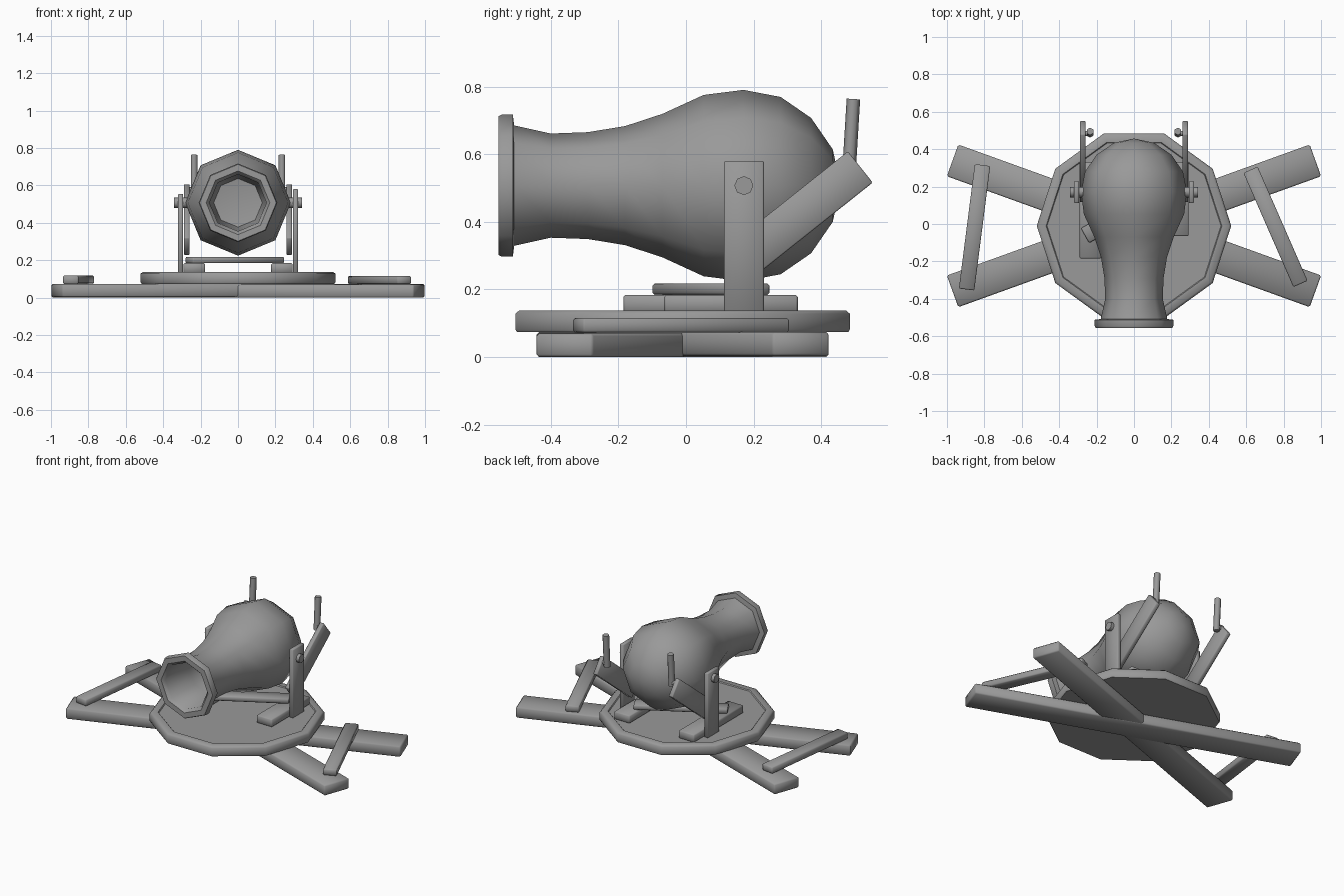
import bpy, bmesh, math
from mathutils import Matrix, Vector

if "Cube" in bpy.data.objects:
    bpy.data.objects.remove(bpy.data.objects["Cube"])

metal = bpy.data.materials.new("iron_grey")
metal.diffuse_color = (0.32, 0.32, 0.32, 1)
metal.use_nodes = True
metal.node_tree.nodes["Principled BSDF"].inputs["Base Color"].default_value = metal.diffuse_color


def finish(name, bm, bevel=0.0, angle=40):
    bmesh.ops.recalc_face_normals(bm, faces=bm.faces)
    me = bpy.data.meshes.new(name)
    bm.to_mesh(me)
    bm.free()
    me.materials.append(metal)
    ob = bpy.data.objects.new(name, me)
    bpy.context.collection.objects.link(ob)
    if bevel:
        mod = ob.modifiers.new("soft_edges", "BEVEL")
        mod.width, mod.segments = bevel, 1
    bpy.ops.object.select_all(action="DESELECT")
    ob.select_set(True)
    bpy.context.view_layer.objects.active = ob
    if bevel:
        bpy.ops.object.shade_smooth()
    else:
        bpy.ops.object.shade_smooth_by_angle(angle=math.radians(angle))
    return ob


def box(name, center, size, rot=0.0, axis="Z", bevel=0.006):
    bm = bmesh.new()
    m = Matrix.Translation(center) @ Matrix.Rotation(rot, 4, axis) @ Matrix.Diagonal((*size, 1))
    bmesh.ops.create_cube(bm, size=1, matrix=m)
    return finish(name, bm, bevel)


def plank(name, a, b, width, z0, z1, bevel=0.006):
    """Flat board between two points on the ground plane."""
    a, b = Vector(a), Vector(b)
    d, c = b - a, (a + b) / 2
    return box(name, (c.x, c.y, (z0 + z1) / 2), (d.length, width, z1 - z0),
               math.atan2(d.y, d.x), "Z", bevel)


def rod(name, a, b, r, sides):
    a, b = Vector(a), Vector(b)
    bm = bmesh.new()
    q = (b - a).to_track_quat("Z", "Y").to_matrix().to_4x4()
    bmesh.ops.create_cone(bm, cap_ends=True, segments=sides, radius1=r, radius2=r,
                          depth=(b - a).length, matrix=Matrix.Translation((a + b) / 2) @ q)
    return finish(name, bm, angle=65)


def lathe(name, profile, sides, matrix, angle):
    """Revolve (radius, height) points around local z."""
    bm = bmesh.new()
    vs = [bm.verts.new((r, 0, h)) for r, h in profile]
    es = [bm.edges.new(p) for p in zip(vs, vs[1:])]
    bmesh.ops.spin(bm, geom=vs + es, cent=(0, 0, 0), axis=(0, 0, 1),
                   angle=math.tau, steps=sides, use_duplicate=False)
    bmesh.ops.remove_doubles(bm, verts=bm.verts, dist=0.0005)
    bmesh.ops.transform(bm, matrix=matrix, verts=bm.verts)
    return finish(name, bm, angle=angle)


# Crossed ground planks, half lapped
plank("ground_plank_a", (-0.97, 0.34), (0.97, -0.36), 0.18, 0.0, 0.07, 0.008)
plank("ground_plank_b", (-0.97, -0.36), (0.97, 0.34), 0.18, 0.003, 0.074, 0.008)

# Braces tying the plank ends
plank("brace_left", (-0.81, 0.315), (-0.895, -0.35), 0.083, 0.073, 0.117)
plank("brace_right", (0.623, 0.29), (0.89, -0.32), 0.083, 0.073, 0.115)

# Ten-sided turntable with a shallow rim
lathe("turntable", [(0, 0.074), (0.515, 0.074), (0.52, 0.082), (0.52, 0.128),
                    (0.508, 0.138), (0.47, 0.138), (0.465, 0.132), (0, 0.132)],
      10, Matrix.Translation((0, -0.01, 0)), 50)

# Foot boards and slanted cross board
box("foot_left", (-0.233, 0.073, 0.158), (0.115, 0.515, 0.052))
box("foot_right", (0.235, 0.133, 0.158), (0.115, 0.395, 0.052))
plank("cross_board", (-0.262, -0.062), (0.228, 0.21), 0.09, 0.184, 0.217)

# Side supports, pivots, slanted arms and handles
for side, s, top in (("left", -1, 0.555), ("right", 1, 0.58)):
    box(f"upright_{side}", (s * 0.307, 0.171, (0.132 + top) / 2),
        (0.028, 0.118, top - 0.132), bevel=0.004)
    rod(f"pivot_{side}", (s * 0.23, 0.171, 0.507), (s * 0.342, 0.171, 0.507), 0.028, 8)
    box(f"arm_{side}", (s * 0.274, 0.333, 0.417), (0.03, 0.466, 0.118),
        math.radians(38.5), "X", 0.004)
    rod(f"handle_{side}", (s * 0.235, 0.482, 0.55), (s * 0.235, 0.495, 0.763), 0.02, 6)
    rod(f"handle_peg_{side}", (s * 0.27, 0.484, 0.575), (s * 0.235, 0.484, 0.575), 0.016, 6)

# Eight-sided pot-bellied barrel with hollow bore; local z points to the back
to_back = Matrix.Translation((0, 0, 0.507)) @ Matrix.Rotation(-math.pi / 2, 4, "X")
lathe("barrel", [(0, -0.12), (0.13, -0.14), (0.15, -0.3), (0.152, -0.535), (0.17, -0.555),
                 (0.205, -0.555), (0.21, -0.545), (0.21, -0.512), (0.178, -0.508),
                 (0.154, -0.40), (0.158, -0.29), (0.176, -0.18), (0.212, -0.07),
                 (0.268, 0.052), (0.283, 0.17), (0.262, 0.28), (0.2, 0.37),
                 (0.107, 0.434), (0, 0.457)], 8, to_back, 46)
